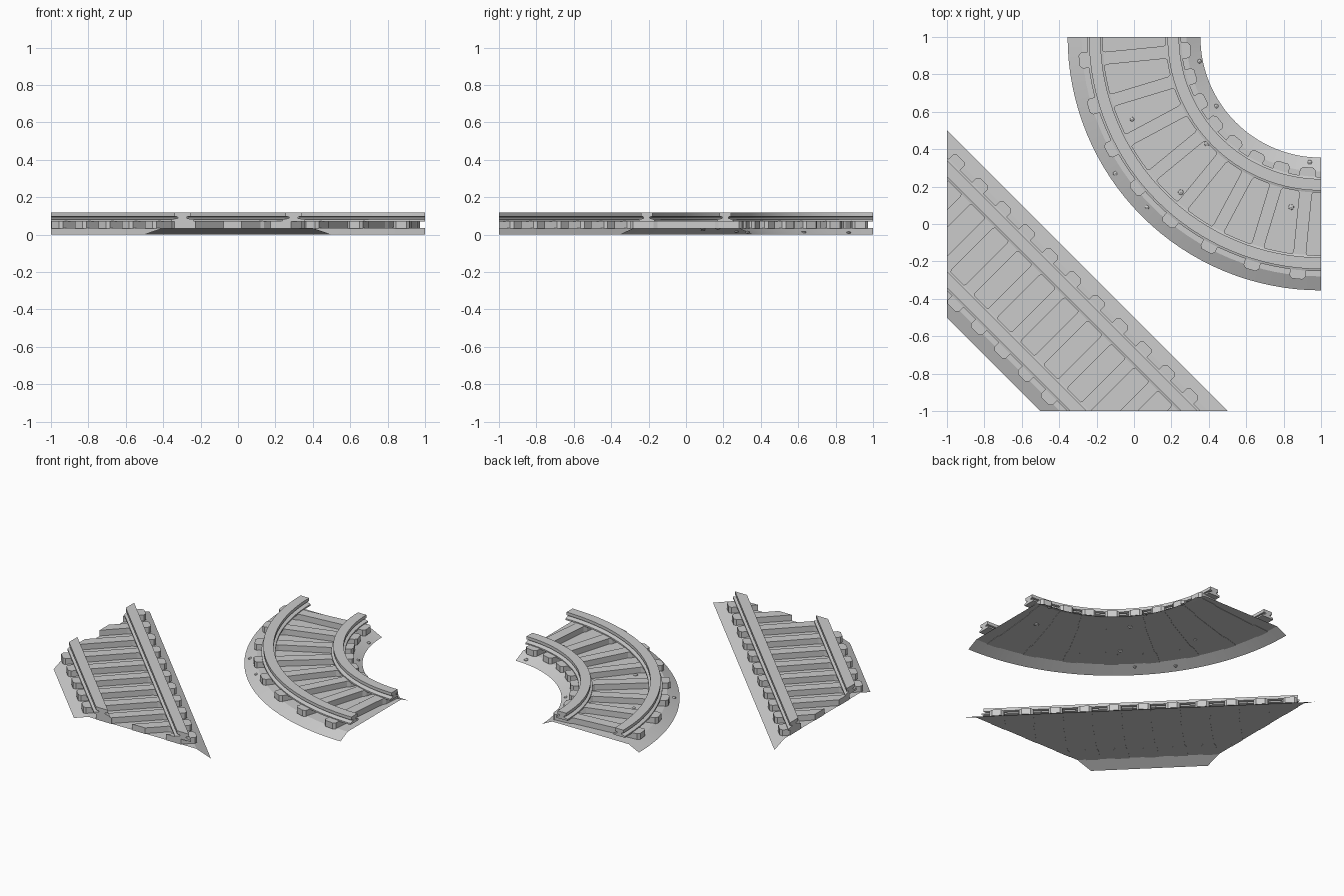
import bpy, bmesh, math, random
from mathutils import Matrix, Vector

cube = bpy.data.objects.get("Cube")
if cube:
    bpy.data.objects.remove(cube)

grey = bpy.data.materials.new("stone_grey")
grey.use_nodes = True
colour = (0.6, 0.6, 0.6, 1)
grey.diffuse_color = colour
grey.node_tree.nodes["Principled BSDF"].inputs["Base Color"].default_value = colour

PITCH = math.sqrt(2) / 8
BED = 0.036       # height of the ballast top
GAUGE = 0.21      # rail offset from the track centre
BED_PROFILE = [(-0.355, 0), (-0.28, BED), (0.28, BED), (0.355, 0)]
HALF_RAIL = [(0.042, 0.07), (0.042, 0.08), (0.016, 0.088),
             (0.016, 0.095), (0.031, 0.098), (0.031, 0.118)]
RAIL_PROFILE = HALF_RAIL + [(-d, z) for d, z in reversed(HALF_RAIL)]
HALF_SLEEPER = [(0.3, 0.028), (0.285, 0.043), (0.175, 0.043), (0.155, 0.034)]


def straight(s, d):
    """Diagonal track: s runs along it, d across it."""
    r = math.sqrt(0.5)
    return Vector((-0.5 + (s + d) * r, -0.5 + (d - s) * r, 0))


def curve(angle, d):
    """Quarter circle about the back left corner of the tile."""
    return Vector((1 - (1 + d) * math.cos(angle), 1 - (1 + d) * math.sin(angle), 0))


def finish(bm, name, clip=False, closed=True):
    if clip:  # trim to the square tile
        for n in ((-1, 0, 0), (0, -1, 0)):
            geom = bm.verts[:] + bm.edges[:] + bm.faces[:]
            cut = bmesh.ops.bisect_plane(bm, geom=geom, plane_co=n, plane_no=n,
                                         clear_outer=True)["geom_cut"]
            if closed:
                edges = [e for e in bm.edges if e.is_boundary]
                if edges:
                    bmesh.ops.holes_fill(bm, edges=edges)
    bmesh.ops.recalc_face_normals(bm, faces=bm.faces[:])
    if not closed:  # open sheet faces upward
        if sum(f.normal.z for f in bm.faces) < 0:
            bmesh.ops.reverse_faces(bm, faces=bm.faces[:])
    mesh = bpy.data.meshes.new(name)
    bm.to_mesh(mesh)
    bm.free()
    mesh.materials.append(grey)
    obj = bpy.data.objects.new(name, mesh)
    bpy.context.collection.objects.link(obj)
    bpy.ops.object.select_all(action="DESELECT")
    obj.select_set(True)
    bpy.context.view_layer.objects.active = obj
    bpy.ops.object.shade_smooth_by_angle(angle=math.radians(20))


def sweep(name, path, stations, profile, offset=0, closed=True, clip=False):
    bm = bmesh.new()
    rings = [[bm.verts.new(path(s, d + offset) + Vector((0, 0, z)))
              for d, z in profile] for s in stations]
    n = len(profile)
    for a, b in zip(rings, rings[1:]):
        for i in range(n if closed else n - 1):
            j = (i + 1) % n
            bm.faces.new((a[i], a[j], b[j], b[i]))
    if closed:
        bm.faces.new(rings[0])
        bm.faces.new(rings[-1])
    finish(bm, name, clip, closed)


def sleepers(name, path, stations, clip=False):
    """Flared, chamfered ties seated in the ballast."""
    right = HALF_SLEEPER + [(-d, w) for d, w in reversed(HALF_SLEEPER)]
    outline = right + [(d, -w) for d, w in reversed(right)]
    bm = bmesh.new()
    for s in stations:
        centre = path(s, 0)
        across = (path(s, 1) - centre).normalized()
        along = Vector((-across.y, across.x, 0))
        low, top = [[bm.verts.new(centre + across * d + along * w + Vector((0, 0, z)))
                     for d, w in outline] for z in (BED - 0.002, 0.074)]
        bm.faces.new(low)
        bm.faces.new(top)
        for i in range(len(outline)):
            j = (i + 1) % len(outline)
            bm.faces.new((low[i], low[j], top[j], top[i]))
    finish(bm, name, clip)


# Straight diagonal track
ends = (-1.2, 1.2)
sweep("straight_ballast", straight, ends, BED_PROFILE, closed=False, clip=True)
sleepers("straight_sleepers", straight, [k * PITCH - 0.02 for k in range(-6, 7)], True)

# Curved track
arc = [math.pi / 2 * i / 32 for i in range(33)]
sweep("curved_ballast", curve, arc, BED_PROFILE, closed=False)
sleepers("curved_sleepers", curve, [math.pi / 16 * (k + 0.5) for k in range(8)])

# Rails
for side, d in (("inner", -GAUGE), ("outer", GAUGE)):
    sweep("straight_rail_" + side, straight, ends, RAIL_PROFILE, d, clip=True)
    sweep("curved_rail_" + side, curve, arc, RAIL_PROFILE, d)

# Loose stones on the curved ballast
random.seed(4)
bm = bmesh.new()
for x, y in ((0.35, 0.87), (0.44, 0.63), (0.94, 0.33), (0.39, 0.43), (-0.01, 0.56),
             (-0.1, 0.27), (0.07, 0.09), (0.84, 0.09), (0.25, 0.17)):
    d = abs(math.hypot(1 - x, 1 - y) - 1)
    z = BED * min(1, (0.355 - d) / 0.075)
    spin = Matrix.Rotation(random.uniform(0, 3), 4, "Z")
    place = Matrix.Translation((x, y, max(z, 0.012))) @ spin
    bmesh.ops.create_icosphere(bm, subdivisions=1, radius=random.uniform(0.012, 0.018),
                               matrix=place @ Matrix.Diagonal((1, 1, 0.6, 1)))
finish(bm, "loose_stones")
